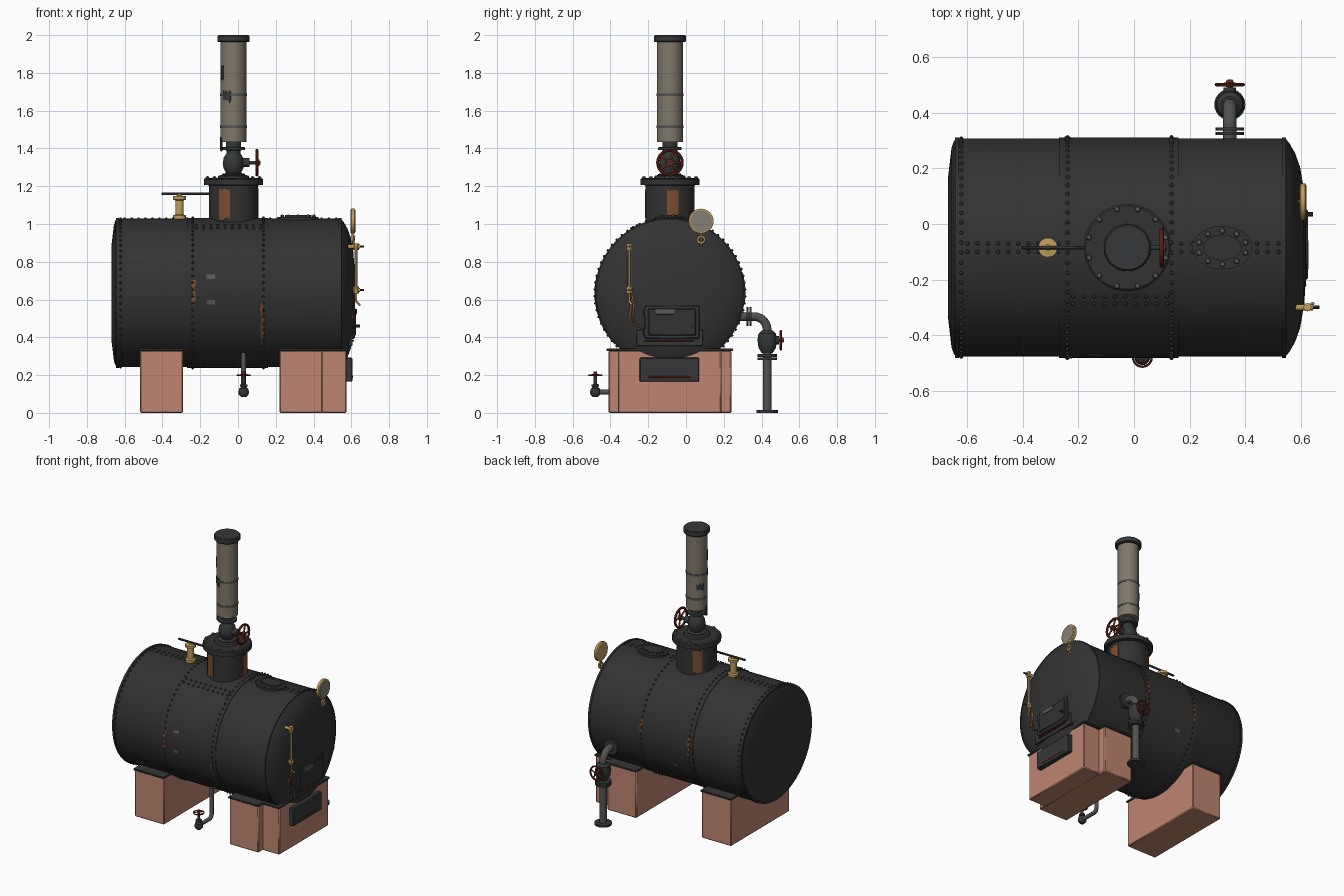
import bpy, bmesh, math, random
from mathutils import Matrix, Vector

if "Cube" in bpy.data.objects:
    bpy.data.objects.remove(bpy.data.objects["Cube"])
random.seed(4)

COLOURS = {
    "boiler_black": (0.032, 0.032, 0.032), "iron_dark": (0.036, 0.039, 0.040),
    "pipe_grey": (0.085, 0.088, 0.080), "chimney_stone": (0.215, 0.185, 0.140),
    "brick": (0.52, 0.235, 0.165), "brass": (0.54, 0.34, 0.11),
    "wheel_red": (0.16, 0.022, 0.012), "rust": (0.20, 0.075, 0.030),
    "gauge_face": (0.24, 0.215, 0.17), "plate_grey": (0.10, 0.10, 0.10)}
MATS = {}
for n, c in COLOURS.items():
    MATS[n] = bpy.data.materials.new(n)
    MATS[n].diffuse_color = (*c, 1)

# local x, y, z axes for a turned part along each world axis
FRAMES = {"z": ((1, 0, 0), (0, 1, 0), (0, 0, 1)), "x": ((0, 1, 0), (0, 0, 1), (1, 0, 0)),
          "y": ((0, 0, 1), (1, 0, 0), (0, 1, 0))}


def frame(axis, origin):
    return Matrix.Translation(origin) @ Matrix(FRAMES[axis]).transposed().to_4x4()


def finish(bm, name, mat, bevel=0):
    bmesh.ops.remove_doubles(bm, verts=bm.verts, dist=1e-5)
    bmesh.ops.recalc_face_normals(bm, faces=bm.faces)
    me = bpy.data.meshes.new(name)
    bm.to_mesh(me)
    bm.free()
    me.materials.append(MATS[mat])
    me.polygons.foreach_set("use_smooth", [True] * len(me.polygons))
    me.set_sharp_from_angle(angle=math.radians(32))
    ob = bpy.data.objects.new(name, me)
    bpy.context.collection.objects.link(ob)
    if bevel:
        m = ob.modifiers.new("edge", "BEVEL")
        m.width, m.segments = bevel, 1
    return ob


def turn(name, mat, axis, origin, profile, n=32, closed=False, sx=1, sy=1):
    """Turn a (radius, height) profile about an axis."""
    bm, M = bmesh.new(), frame(axis, origin)
    if not closed:
        profile = [(0, profile[0][1])] + profile + [(0, profile[-1][1])]
    rings = [[bm.verts.new(M @ Vector((sx * r * math.cos(a), sy * r * math.sin(a), h)))
              for a in (2 * math.pi * i / n for i in range(n))] for r, h in profile]
    pairs = list(zip(rings, rings[1:])) + ([(rings[-1], rings[0])] if closed else [])
    for p, q in pairs:
        for i in range(n):
            j = (i + 1) % n
            bm.faces.new((p[i], p[j], q[j], q[i]))
    return finish(bm, name, mat)


def rod(name, mat, axis, origin, r, h0, h1, n=24, **kw):
    return turn(name, mat, axis, origin, [(r, h0), (r, h1)], n, **kw)


def box(name, mat, lo, hi, bevel=0.003):
    bm = bmesh.new()
    bmesh.ops.create_cube(bm, size=1)
    for v in bm.verts:
        v.co = [l + (h - l) * (c + 0.5) for l, h, c in zip(lo, hi, v.co)]
    return finish(bm, name, mat, bevel)


def tube(name, mat, pts, r):
    """Pipe with round elbows along a path."""
    cu = bpy.data.curves.new(name, "CURVE")
    cu.dimensions, cu.bevel_depth, cu.bevel_resolution, cu.use_fill_caps = "3D", r, 3, True
    sp = cu.splines.new("POLY")
    sp.points.add(len(pts) - 1)
    for p, co in zip(sp.points, pts):
        p.co = (*co, 1)
    cu.materials.append(MATS[mat])
    ob = bpy.data.objects.new(name, cu)
    bpy.context.collection.objects.link(ob)
    return ob


def patch(name, mat, axis, origin, r, a_mid, a_half, h0, h1, ragged=0.0):
    """Thin curved plate lying on a cylinder, optionally with uneven ends."""
    bm, M, n = bmesh.new(), frame(axis, origin), 8
    cols = []
    for i in range(n + 1):
        a = math.radians(a_mid - a_half + 2 * a_half * i / n)
        ends = (h0 + random.random() * ragged, h1 - random.random() * ragged)
        cols.append([bm.verts.new(M @ Vector((q * math.cos(a), q * math.sin(a), h)))
                     for q, h in ((r - .004, ends[0]), (r + .003, ends[0]),
                                  (r + .003, ends[1]), (r - .004, ends[1]))])
    for p, q in zip(cols, cols[1:]):
        for k in range(4):
            bm.faces.new((p[k], q[k], q[(k + 1) % 4], p[(k + 1) % 4]))
    bm.faces.new(cols[0])
    bm.faces.new(cols[-1])
    return finish(bm, name, mat)


def studs(name, mat, points, r, n=8):
    bm = bmesh.new()
    for p in points:
        bmesh.ops.create_uvsphere(bm, u_segments=n, v_segments=4, radius=r,
                                  matrix=Matrix.Translation(p))
    return finish(bm, name, mat)


def circle_points(axis, origin, r, n, h, sx=1, sy=1):
    M = frame(axis, origin)
    return [M @ Vector((sx * r * math.cos(a), sy * r * math.sin(a), h))
            for a in (2 * math.pi * (i + .5) / n for i in range(n))]


def hand_wheel(name, axis, origin, R, stem):
    """Rim, hub, five spokes and a stem reaching back to its valve."""
    t = R * 0.11
    rim = [(R - t + t * math.cos(a), t * math.sin(a)) for a in (math.pi * k / 4 for k in range(8))]
    turn(name + "_rim", "wheel_red", axis, origin, rim, 32, closed=True)
    rod(name + "_hub", "wheel_red", axis, origin, R * .24, -.008, .014, 16)
    M = frame(axis, origin)
    for k in range(5):
        a = 2 * math.pi * k / 5
        tube(name + "_spoke", "wheel_red", [M @ Vector((0, 0, .004)),
             M @ Vector(((R - t) * math.cos(a), (R - t) * math.sin(a), 0))], R * .08)
    rod(name + "_stem", "iron_dark", axis, origin, .009, -stem, .018, 12)


# boiler shell with dished ends and raised middle course
CY, CZ, R = -0.085, 0.635, 0.393
AX = (0, CY, CZ)
turn("boiler_shell", "boiler_black", "x", AX,
     [(.25, -.67), (.36, -.657), (.385, -.648), (R, -.63), (R, .545), (.375, .56), (.34, .58),
      (.29, .598), (.22, .61), (.12, .618), (.05, .62)], 96)
turn("middle_course", "boiler_black", "x", AX, [(.397, -.27), (.397, .16)], 96)
for x in (-.638, .54):
    turn("end_rim", "boiler_black", "x", AX, [(.397, x - .007), (.397, x + .007)], 96)

# rivets: round the seams and along the plate joints
riv = [p for x, r in ((-.622, R), (-.24, .398), (.135, .398))
       for p in circle_points("x", AX, r, 68, x)]
for y, x0, x1 in ((-.07, -.6, -.27), (-.1, -.6, -.27), (-.07, .17, .52), (-.1, .17, .52),
                  (-.26, -.22, .12), (-.288, -.22, .12)):
    z = CZ + math.sqrt((.398 if x0 == -.22 else R) ** 2 - (y - CY) ** 2)
    k = round((x1 - x0) / .037)
    riv += [Vector((x0 + (x1 - x0) * i / k, y, z)) for i in range(k + 1)]
studs("rivets", "iron_dark", riv, .0075)

# rust streaks and small plates on the shell
for x, a, w in ((-.235, 180, 10), (.126, 205, 18), (.135, 8, 8), (-.24, 2, 10)):
    patch("rust_streak", "rust", "x", AX, .397, a, w, x - .014, x + .014, .014)
for z in (.72, .585):
    patch("shell_tag", "plate_grey", "x", AX, .397, 180 - math.degrees(math.asin((z - CZ) / .397)),
          1.7, -.168, -.122)
patch("rear_tag", "plate_grey", "x", AX, .397, -22, 1.7, -.14, -.1)

# brick piers with iron top plates
for name, x0, x1, y0, y1 in (("left_pier", -.52, -.29, -.41, .24), ("right_pier", .22, .447, -.41, .24),
                             ("firebox_pier", .44, .575, -.36, .187)):
    box(name, "brick", (x0, y0, 0), (x1, y1, .33), .006)
    box(name + "_plate", "iron_dark", (x0 - .004, y0 - .01, .328), (x1 + .004, y1 + .01, .34), .002)

# steam dome
DX = -.024
DO = (DX, CY, 0)
turn("steam_dome", "boiler_black", "z", DO, [(.13, .95), (.13, 1.205), (.157, 1.206), (.157, 1.236),
     (.15, 1.242), (.085, 1.243), (.08, 1.255), (.055, 1.262)], 48)
studs("dome_bolts", "plate_grey", circle_points("z", DO, .143, 12, 1.243), .011)
for a in (-112, 7, 127):
    patch("dome_rust", "rust", "z", DO, .13, a, 13.5, 1.02, 1.19, .015)

# chimney valve, stack and cap
turn("stack_valve", "iron_dark", "z", DO, [(.062, 1.25), (.062, 1.265), (.04, 1.27), (.052, 1.295),
     (.057, 1.32), (.052, 1.35), (.036, 1.375), (.036, 1.39), (.062, 1.392), (.062, 1.406),
     (.04, 1.408), (.04, 1.45)])
rod("valve_bonnet", "iron_dark", "x", (DX, CY, 1.325), .024, 0, .085)
hand_wheel("stack_wheel", "x", (.1, CY, 1.325), .073, .06)
turn("chimney_stack", "chimney_stone", "z", DO, [(.068, 1.435), (.068, 1.97)], 40)
for z in (1.515, 1.685):
    rod("stack_band", "pipe_grey", "z", DO, .0705, z - .007, z + .007, 40)
turn("chimney_cap", "iron_dark", "z", DO, [(.08, 1.963), (.084, 1.968), (.084, 1.995), (.079, 2)], 40)
for a, w, z0, z1 in ((-122, 20, 1.64, 1.71), (-150, 10, 1.76, 1.84), (145, 20, 1.57, 1.63),
                     (-165, 12, 1.38, 1.46)):
    patch("stack_patch", "iron_dark", "z", DO, .068, a, w, z0, z1, .02)

# safety valve and lever
turn("safety_valve", "brass", "z", (-.31, CY, 0), [(.034, 1.02), (.034, 1.045), (.022, 1.05),
     (.022, 1.125), (.035, 1.13), (.035, 1.147), (.012, 1.15), (.012, 1.158)])
box("safety_lever", "iron_dark", (-.405, CY - .006, 1.153), (-.15, CY + .006, 1.166))

# oval manhole cover
MO = (.318, CY, 0)
rod("manhole_ring", "boiler_black", "z", MO, 1, .99, 1.038, 40, sx=.108, sy=.078)
rod("manhole_lid", "boiler_black", "z", MO, 1, 1.03, 1.047, 40, sx=.07, sy=.046)
studs("manhole_bolts", "plate_grey", circle_points("z", MO, 1, 10, 1.04, .088, .06), .011)

# pressure gauge on its siphon
GO = (.606, .08, 1.015)
turn("gauge_case", "brass", "x", GO, [(.06, -.01), (.066, -.006), (.066, .01), (.06, .014)])
rod("gauge_dial", "gauge_face", "x", GO, .058, .01, .016)
tube("gauge_siphon", "brass", [(.606, .08, .96), (.606, .08, .935)] +
     [(.606 + .003 * k / 4, .08 - .018 * math.sin(k * math.pi / 6), .917 + .018 * math.cos(k * math.pi / 6))
      for k in range(13)] + [(.606, .08, .89), (.57, .08, .88)], .006)

# water level glass
for z in (.88, .65):
    rod("glass_cock", "brass", "x", (0, -.3, z), .011, .56, .645, 12)
    turn("cock_nut", "brass", "z", (.625, -.3, z), [(.016, -.018), (.016, .018)], 6)
    rod("cock_handle", "iron_dark", "x", (0, -.3, z), .006, .64, .668, 10)
rod("glass_tube", "chimney_stone", "z", (.625, -.3, 0), .008, .65, .88, 12)
for dy in (-.012, .012):
    rod("glass_guard", "brass", "z", (.625, -.3 + dy, 0), .003, .65, .88, 8)
tube("glass_drain", "brass", [(.625, -.3, .64), (.625, -.3, .59), (.645, -.285, .57)], .006)
tube("drain_line", "rust", [(.605, -.3, .5), (.608, -.28, .62)], .007)
tube("waste_line", "rust", [(.607, -.28, .62), (.609, -.275, .47), (.612, -.23, .45)], .005)

# fire door and ash door
box("fire_door_frame", "iron_dark", (.56, -.262, .355), (.606, .09, .44))
box("fire_door", "iron_dark", (.56, -.22, .392), (.62, .072, .57), .006)
box("fire_door_panel", "boiler_black", (.6, -.2, .41), (.626, .052, .552), .004)
box("fire_door_plate", "plate_grey", (.62, -.162, .522), (.629, -.06, .55), .001)
box("fire_glow_strip", "wheel_red", (.6, -.22, .379), (.614, .04, .387), .001)
rod("door_handle", "iron_dark", "x", (0, .035, .46), .008, .6, .645, 10)
for z in (.43, .53):
    rod("door_hinge", "iron_dark", "z", (.612, -.22, z), .009, -.018, .018, 10)
box("ash_door", "iron_dark", (.57, -.245, .165), (.606, .07, .292), .005)
box("ash_glow_strip", "wheel_red", (.6, -.2, .186), (.609, .025, .194), .001)

# blow-down pipe and valve under the front
tube("blowdown_pipe", "pipe_grey", [(.03, -.48, .11), (.03, -.365, .11), (.03, -.345, .116),
     (.03, -.336, .135), (.03, -.335, .32)], .0135)
turn("blowdown_valve", "iron_dark", "z", (.03, -.48, 0), [(.015, .085), (.026, .098), (.028, .11),
     (.024, .128), (.014, .136), (.02, .14), (.02, .15), (.012, .152)], 20)
hand_wheel("blowdown_wheel", "z", (.03, -.48, .2), .038, .05)

# feed pipe, elbow and valve at the rear
PX, PY = .345, .43
elbow = [(PX, PY - .07 + .07 * math.sin(a), .44 + .07 * math.cos(a)) for a in
         (math.pi / 12 * k for k in range(7))]
tube("feed_pipe", "pipe_grey", [(PX, .22, .51)] + elbow + [(PX, PY, .01)], .024)
for y in (.326, .342):
    rod("feed_flange", "iron_dark", "y", (PX, y, .51), .051, -.006, .006)
turn("feed_valve", "iron_dark", "z", (PX, PY, 0), [(.03, .318), (.046, .345), (.052, .385),
     (.046, .42), (.03, .435)])
for z, r in ((.287, .052), (.304, .052), (.007, .056)):
    rod("pipe_flange", "iron_dark", "z", (PX, PY, z), r, -.007, .007)
rod("feed_bonnet", "iron_dark", "y", (PX, PY, .385), .022, 0, .062)
hand_wheel("feed_wheel", "y", (PX, .502, .385), .055, .04)

for m in bpy.data.materials:
    if m.users and not m.is_grease_pencil:
        m.use_nodes = True
        m.node_tree.nodes["Principled BSDF"].inputs["Base Color"].default_value = m.diffuse_color
